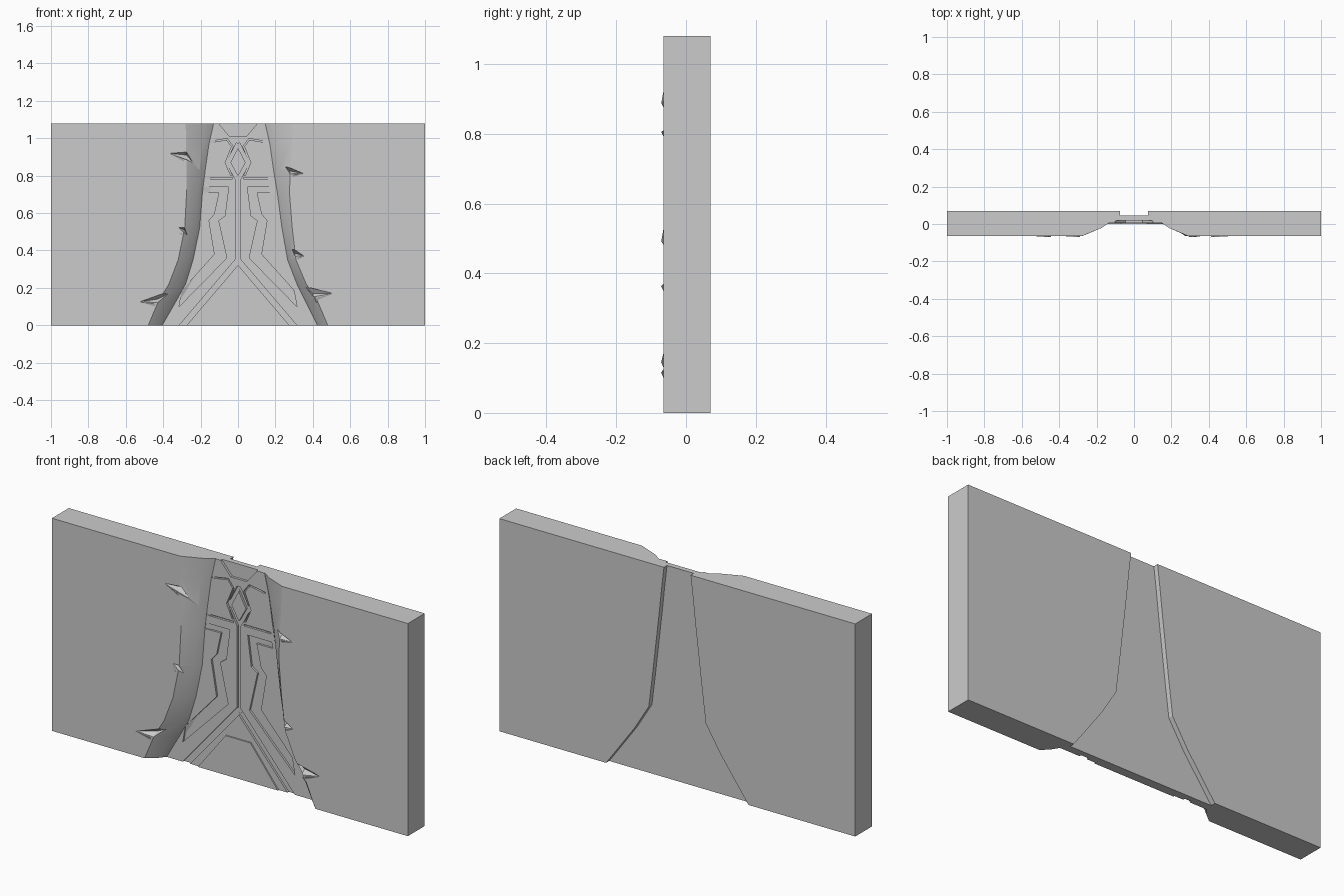
import bpy, bmesh, math
from mathutils import Vector

if "Cube" in bpy.data.objects:
    bpy.data.objects.remove(bpy.data.objects["Cube"])

H, FRONT, BACK = 1.08, -0.065, 0.07


def make(name, bm):
    bmesh.ops.recalc_face_normals(bm, faces=bm.faces[:])
    me = bpy.data.meshes.new(name)
    bm.to_mesh(me)
    bm.free()
    ob = bpy.data.objects.new(name, me)
    bpy.context.collection.objects.link(ob)
    return ob


def prism(name, pts, y0, y1):
    """Extrude an x/z outline from y0 to y1."""
    bm = bmesh.new()
    a = [bm.verts.new((x, y0, z)) for x, z in pts]
    b = [bm.verts.new((x, y1, z)) for x, z in pts]
    bm.faces.new(a)
    bm.faces.new(b[::-1])
    n = len(pts)
    for i in range(n):
        j = (i + 1) % n
        bm.faces.new((a[i], b[i], b[j], a[j]))
    return make(name, bm)


def hull(name, pts):
    bm = bmesh.new()
    for p in pts:
        bm.verts.new(p)
    bmesh.ops.convex_hull(bm, input=bm.verts[:])
    return make(name, bm)


def strip(path, w):
    """Outline of a mitred band of width w along a path."""
    P = [Vector(p) for p in path]
    left, right = [], []
    for i, p in enumerate(P):
        d0 = (p - P[i - 1]).normalized() if i else (P[1] - p).normalized()
        d1 = (P[i + 1] - p).normalized() if i < len(P) - 1 else d0
        n0, n1 = Vector((-d0.y, d0.x)), Vector((-d1.y, d1.x))
        m = (n0 + n1).normalized()
        o = m * (w / 2 / max(0.4, m.dot(n0)))
        left.append(p + o)
        right.append(p - o)
    return [tuple(v) for v in left + right[::-1]]


def cut(ob, cutter):
    cutter.hide_render = True
    mod = ob.modifiers.new("cut", 'BOOLEAN')
    mod.object, mod.operation, mod.solver = cutter, 'DIFFERENCE', 'EXACT'
    bpy.context.view_layer.objects.active = ob
    bpy.ops.object.modifier_apply(modifier=mod.name)
    bpy.data.objects.remove(cutter)


# height levels with the outer lip and inner foot of the carved channel
Z = [0, .13, .22, .35, .52, .71, .83, .97, H]
BACK_EDGE = [.40, .305, .24, .16, .139, .117, .103, .088, .075]
SIDES = {
    "left_wall": (-1, [.48, .425, .37, .32, .285, .275, .275, .278, .28],
                  [.405, .33, .28, .24, .205, .19, .175, .155, .13]),
    "right_wall": (1, [.48, .425, .365, .31, .29, .275, .28, .288, .292],
                   [.425, .36, .315, .265, .235, .21, .19, .17, .145]),
}
# cracks: outer tip, lip point, inner tip, half height
CRACKS = {
    "left_wall": [((-.37, .92), (-.275, .91), (-.24, .87), .022),
                  ((-.32, .525), (-.287, .51), (-.27, .48), .018),
                  ((-.53, .125), (-.43, .14), (-.35, .18), .025)],
    "right_wall": [((.355, .81), (.278, .825), (.25, .85), .02),
                   ((.355, .37), (.305, .385), (.285, .41), .022),
                   ((.51, .17), (.40, .17), (.355, .21), .025)],
}

# two thick wall halves lofted over the height levels
for name, (s, outer, inner) in SIDES.items():
    bm = bmesh.new()
    rows = []
    for z, o, i, b in zip(Z, outer, inner, BACK_EDGE):
        sec = [(1, BACK), (1, FRONT), (o, FRONT), (i * .7 + o * .3, -.022),
               (i, .008), (b, .022), (b, BACK)]
        rows.append([bm.verts.new((s * x, y, z)) for x, y in sec])
    n = len(rows[0])
    for r0, r1 in zip(rows, rows[1:]):
        for k in range(n):
            m = (k + 1) % n
            bm.faces.new((r0[k], r0[m], r1[m], r1[k]))
    bm.faces.new(rows[0])
    bm.faces.new(rows[-1][::-1])
    wall = make(name, bm)
    # splintered cracks along the lip
    for (tx, tz), (mx, mz), (ix, iz), h in CRACKS[name]:
        cut(wall, hull("crack_cutter", [
            (tx, -.067, tz), (mx, -.075, mz + h), (mx, -.075, mz - h),
            (ix, -.05, iz), (mx, -.035, mz)]))
        # lifted flake beside the crack
        hull("crack_flake", [(tx, FRONT, tz), (mx + s * .01, -.071, mz - h),
                             (mx + s * .02, FRONT + .005, mz - h * 2),
                             (mx + s * .03, FRONT, mz - h * .8)])
    wall.select_set(True)
    bpy.context.view_layer.objects.active = wall
    bpy.ops.object.shade_smooth_by_angle(angle=math.radians(15))
    wall.select_set(False)

# central panel filling the channel
Lx, Rx = SIDES["left_wall"][2], SIDES["right_wall"][2]
outline = [(-x, z) for x, z in zip(Lx, Z)] + [(x, z) for x, z in zip(Rx[::-1], Z[::-1])]
panel = prism("centre_panel", outline, .006, .045)

# groove layout, left half
side_band = [(-.185, .74), (-.05, .74), (-.07, .585), (-.105, .56), (-.06, .36),
             (-.315, .10), (-.30, .185), (-.125, .38), (-.155, .56), (-.125, .595),
             (-.10, .71), (-.19, .71)]
half_grooves = [
    side_band,
    strip([(0, .345), (-.32, -.03)], .03),
    strip([(0, .97), (-.052, .87), (0, .775)], .02),
    strip([(-.18, .785), (-.03, .785)], .008),
    strip([(-.15, .98), (-.06, .995), (-.03, .955), (-.065, .87), (-.035, .80)], .007),
]
grooves = [[(s * x, z) for x, z in g] for g in half_grooves for s in (1, -1)]
grooves += [strip([(0, .80), (0, .33)], .02),
            [(-.105, 1.10), (-.10, H - .005), (-.045, 1.01),
             (.045, 1.01), (.10, H - .005), (.105, 1.10)]]
for i, g in enumerate(grooves):
    cut(panel, prism("groove_cutter", g, -.05, .016 + i * .0002))

# raised foot plate with a smaller tier behind it
prism("foot_plate", [(-.225, 0), (-.07, .2), (.07, .2), (.225, 0)], -.001, .02)
